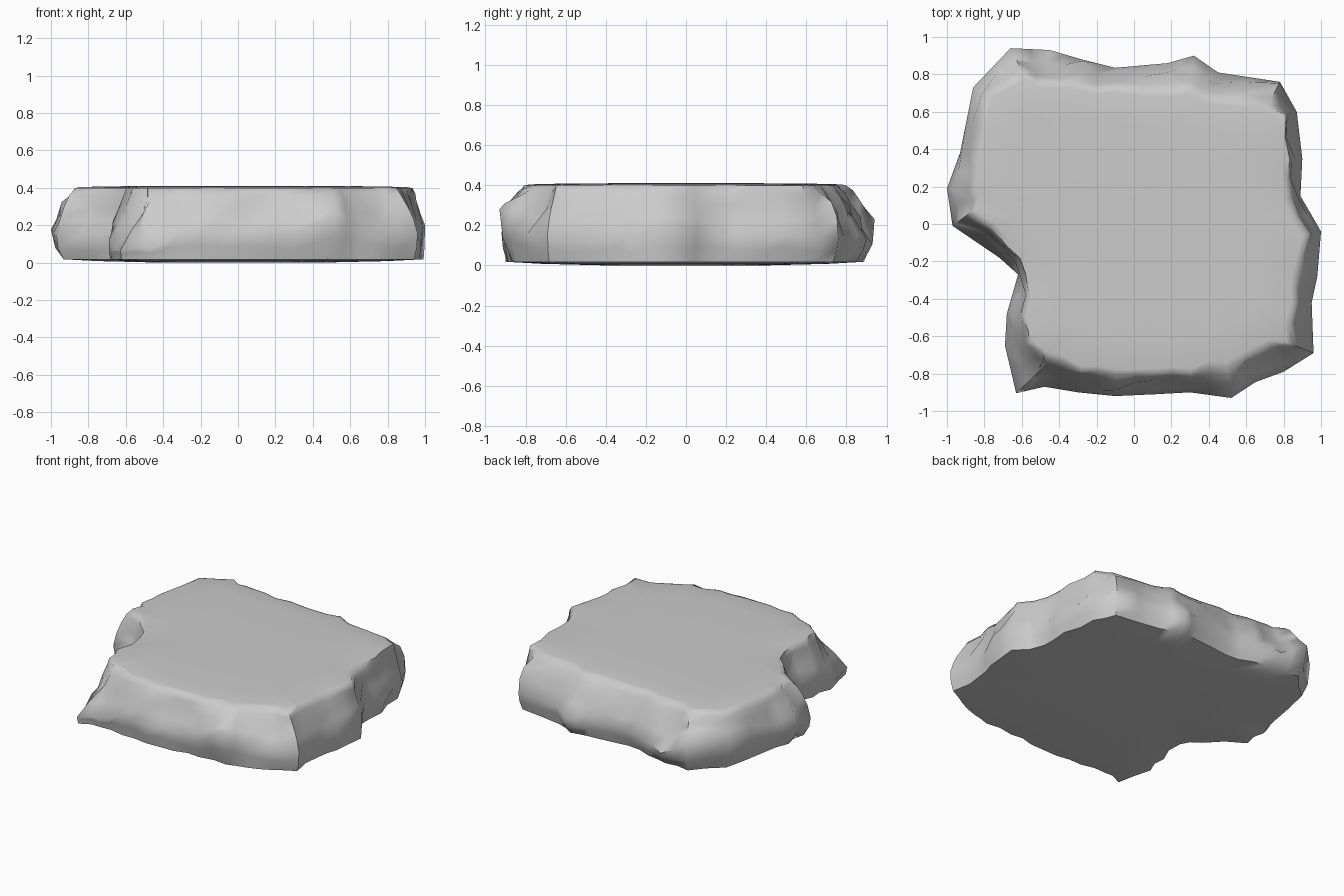
import bpy, bmesh, random
from mathutils import Vector

if "Cube" in bpy.data.objects:
    bpy.data.objects.remove(bpy.data.objects["Cube"])

random.seed(11)

# Widest outline of the slab, counter-clockwise: x, y, inset of top edge, inset of bottom edge
stations = [
    (-.63, -.905, .27, .01), (-.48, -.87, .16, .01), (-.30, -.90, .11, .02), (-.10, -.92, .11, .02),
    (.12, -.91, .10, .02), (.30, -.90, .09, .03), (.52, -.93, .16, .06), (.65, -.845, .14, .02),
    (.80, -.79, .16, .02), (.96, -.69, .12, .02), (.95, -.42, .08, .01), (.98, -.28, .10, .01),
    (1.0, -.04, .07, .01), (.89, .15, .06, .02), (.90, .35, .07, .02), (.87, .60, .06, .03),
    (.78, .76, .14, .03), (.45, .81, .14, .03), (.32, .90, .17, .05), (.18, .86, .15, .03),
    (-.10, .835, .10, .03), (-.28, .88, .13, .04), (-.45, .93, .17, .05), (-.66, .94, .15, .06),
    (-.86, .73, .08, .05), (-.93, .38, .08, .05), (-1.0, .19, .13, .06), (-.97, -.01, .12, .04),
    (-.72, -.18, .07, .02), (-.62, -.27, .04, .01), (-.68, -.48, .08, .02), (-.69, -.65, .13, .01),
]
# Height of the widest point where it differs from the usual 0.15
bulge = {0: .06, 1: .08, 6: .27, 7: .22, 12: .2, 22: .12, 23: .24, 24: .25, 26: .18, 31: .1}
# How full the wall stays above the widest point (1 = straight slope)
fullness = {0: 1.0, 1: 1.2, 31: 1.2, 2: .9, 18: 1.1, 22: 1.0}

# Add chipped midpoints between stations
cols = []
M = len(stations)
for i in range(M):
    s, n = stations[i], stations[(i + 1) % M]
    zb, zn = bulge.get(i, .15), bulge.get((i + 1) % M, .15)
    e = fullness.get(i, random.uniform(1.1, 2.6))
    cols.append((Vector(s[:2]), s[2], s[3], zb, e, 0))
    cols.append(((Vector(s[:2]) + Vector(n[:2])) / 2, (s[2] + n[2]) / 2, (s[3] + n[3]) / 2,
                 (zb + zn) / 2, random.uniform(1, 2.2), random.uniform(-.004, .02)))
N = len(cols)


def inward(i):
    d = cols[(i + 2) % N][0] - cols[i - 2][0]
    return Vector((-d.y, d.x)).normalized()


# Rings from bottom to top: t < 0 below the widest point, t > 0 above it
bm = bmesh.new()
rings = []
for t in (-1, -.55, 0, .3, .6, .85, 1, 1.15):
    ring = []
    for i, (p, top, bot, zb, e, chip) in enumerate(cols):
        rough = random.uniform(-.3, 1) * (.03 if .2 < t < .7 else .008)
        if t <= 0:
            z = zb + t * (zb - .018)
            inset = bot * t * t
        elif t <= 1:
            z = zb + (.398 - zb) * t
            inset = top * t ** e
        else:
            z, inset = .404, top + .03
        if -1 < t < .8:
            z += random.uniform(-.018, .018)
        q = p + inward(i) * (inset + chip + rough)
        ring.append(bm.verts.new((q.x, q.y, z)))
    rings.append(ring)

# Outline touches the full extent only at the widest ring
for v, c in zip(rings[2], cols):
    v.co.xy = c[0]

# Broken side wall, triangulated into facets
for a, b in zip(rings, rings[1:]):
    for i in range(N):
        j = (i + 1) % N
        bm.faces.new((a[i], a[j], b[j], b[i]))


# Gently domed top and bottom faces
def cap(ring, heights, flip):
    def add(*f):
        bm.faces.new(f[::-1] if flip else f)
    for f, z in zip((.8, .55), heights):
        inner = [bm.verts.new((v.co.x * f, v.co.y * f, z)) for v in ring]
        for i in range(N):
            j = (i + 1) % N
            add(ring[i], ring[j], inner[j], inner[i])
        ring = inner
    c = bm.verts.new((0, 0, heights[-1]))
    for i in range(N):
        add(ring[i], ring[(i + 1) % N], c)


cap(rings[-1], (.408, .41), False)
cap(rings[0], (.008, .0), True)

mesh = bpy.data.meshes.new("stone_slab")
bm.to_mesh(mesh)
bm.free()
slab = bpy.data.objects.new("stone_slab", mesh)
bpy.context.collection.objects.link(slab)
bpy.context.view_layer.objects.active = slab
slab.select_set(True)
bpy.ops.object.shade_smooth_by_angle(angle=1.0)
